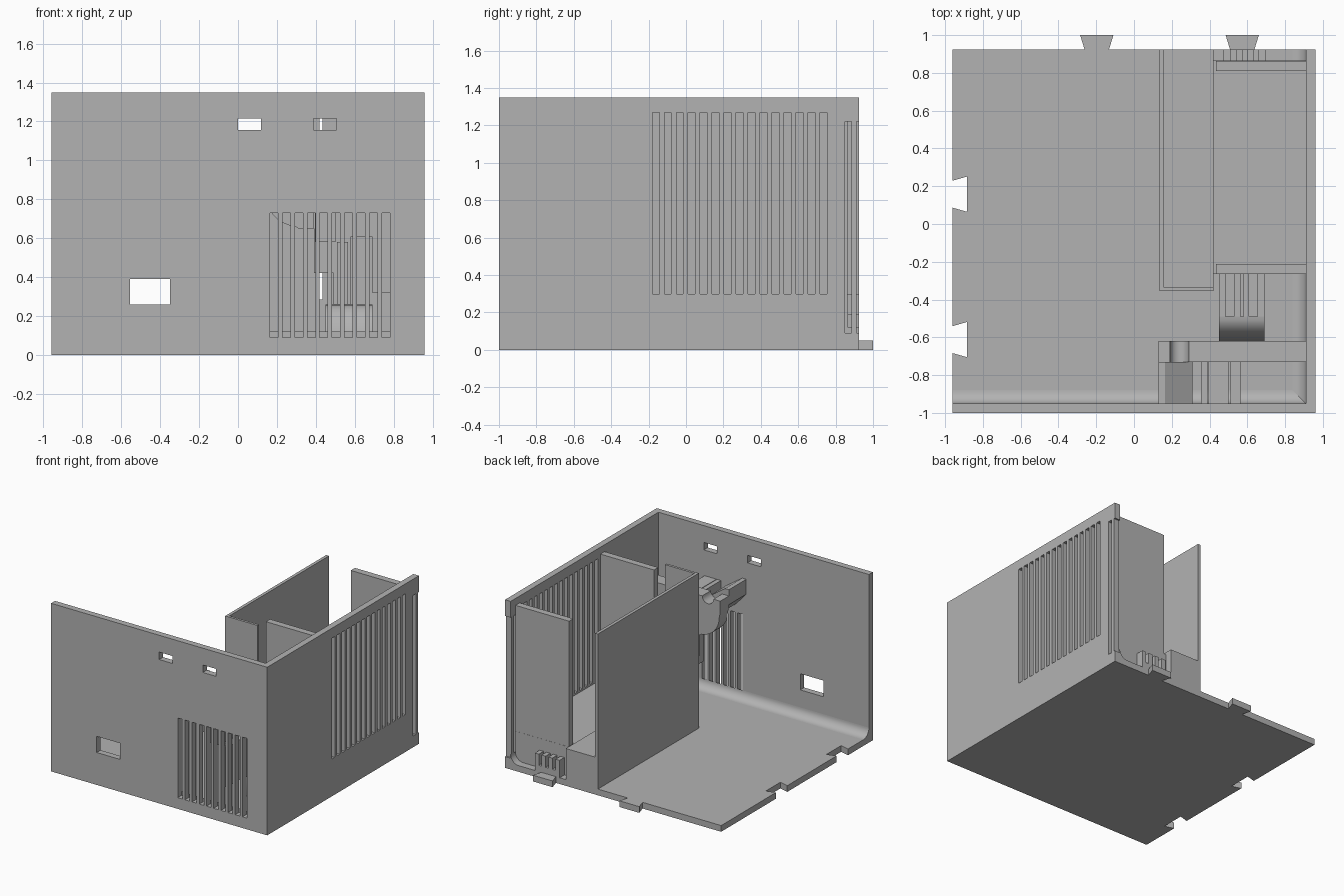
import bpy, bmesh, math

cube = bpy.data.objects.get("Cube")
if cube:
    bpy.data.objects.remove(cube, do_unlink=True)

grey = bpy.data.materials.new("plain_grey")
grey.use_nodes = True
grey.diffuse_color = (0.45, 0.45, 0.45, 1)
grey.node_tree.nodes["Principled BSDF"].inputs["Base Color"].default_value = (0.45, 0.45, 0.45, 1)


def finish(name, bm):
    bmesh.ops.recalc_face_normals(bm, faces=bm.faces)
    mesh = bpy.data.meshes.new(name)
    bm.to_mesh(mesh)
    bm.free()
    mesh.materials.append(grey)
    obj = bpy.data.objects.new(name, mesh)
    bpy.context.collection.objects.link(obj)
    return obj


def boxes(name, spans):
    """One object made of boxes, each given as (x0, x1, y0, y1, z0, z1)."""
    bm = bmesh.new()
    for x0, x1, y0, y1, z0, z1 in spans:
        verts = bmesh.ops.create_cube(bm, size=1)["verts"]
        bmesh.ops.scale(bm, vec=(x1 - x0, y1 - y0, z1 - z0), verts=verts)
        bmesh.ops.translate(bm, vec=((x0 + x1) / 2, (y0 + y1) / 2, (z0 + z1) / 2), verts=verts)
    return finish(name, bm)


def prism(name, outlines, axis, lo, hi):
    """Extrude 2D outlines along an axis; 2D coordinates are the other two axes in order."""
    bm = bmesh.new()
    for pts in outlines:
        rows = []
        for level in (lo, hi):
            row = []
            for a, b in pts:
                co = [a, b]
                co.insert(axis, level)
                row.append(bm.verts.new(co))
            rows.append(row)
            bm.faces.new(row)
        n = len(pts)
        for i in range(n):
            j = (i + 1) % n
            bm.faces.new((rows[0][i], rows[0][j], rows[1][j], rows[1][i]))
    return finish(name, bm)


def cut(obj, cutter):
    mod = obj.modifiers.new("cut", 'BOOLEAN')
    mod.operation = 'DIFFERENCE'
    mod.solver = 'EXACT'
    mod.object = cutter
    bpy.context.view_layer.objects.active = obj
    bpy.ops.object.modifier_apply(modifier=mod.name)
    bpy.data.objects.remove(cutter, do_unlink=True)


def arc(cx, cy, r, start, end, steps=10):
    angles = [math.radians(start + (end - start) * i / steps) for i in range(steps + 1)]
    return [(cx + r * math.cos(a), cy + r * math.sin(a)) for a in angles]


def smooth(obj):
    bpy.ops.object.select_all(action='DESELECT')
    obj.select_set(True)
    bpy.context.view_layer.objects.active = obj
    bpy.ops.object.shade_smooth_by_angle(angle=math.radians(30))


W, BACK, T, H = 0.96, 0.925, 0.05, 1.35
IN_X, IN_Y = W - T, -1 + T

# Floor with dovetail sockets on the left edge and dovetail tabs at the back
floor = boxes("floor", [(-W, W, -1, BACK, 0, T)])
sockets = [[(-1.0, c - 0.06), (-0.885, c - 0.093), (-0.885, c + 0.093), (-1.0, c + 0.06)]
           for c in (0.158, -0.612)]
cut(floor, prism("socket_cutter", sockets, 2, -0.1, 0.2))
tabs = [[(c - 0.065, BACK), (c + 0.065, BACK), (c + 0.088, 1), (c - 0.088, 1)]
        for c in (-0.197, 0.573)]
prism("dovetail_tabs", tabs, 2, 0, T)

# Front wall with vent slots and openings
front = boxes("front_wall", [(-W, W, -1, IN_Y, 0, H)])
holes = [(0.165 + 0.0638 * i, 0.206 + 0.0638 * i, -1.1, -0.9, 0.09, 0.73) for i in range(10)]
holes += [(-0.555, -0.35, -1.1, -0.9, 0.26, 0.39)]
holes += [(x, x + 0.118, -1.1, -0.9, 1.155, 1.215) for x in (0.0, 0.388)]
cut(front, boxes("front_cutter", holes))

# Side wall with tall vent slots, one rear slot and a notch in the back edge
side = boxes("side_wall", [(IN_X, W, IN_Y, BACK, 0, H)])
slots = [(0.85, 1.1, -0.18 + 0.064 * i, -0.143 + 0.064 * i, 0.3, 1.27) for i in range(15)]
slots += [(0.85, 1.1, y0, y1, 0.09, 1.22) for y0, y1 in ((0.85, 0.885), (0.912, 1.0))]
cut(side, boxes("side_cutter", slots))

# Coved corners between floor and walls
R = 0.07
cove = [(IN_Y, T)] + arc(IN_Y + R, T + R, R, 270, 180)
smooth(prism("front_cove", [cove], 0, -W, IN_X))
cove = [(IN_X, T)] + arc(IN_X - R, T + R, R, 270, 360)
smooth(prism("side_cove", [cove], 1, IN_Y, BACK))

# Raised base of the inner compartment
boxes("compartment_base", [(0.16, 0.42, -0.335, BACK, T, 0.3),
                           (0.42, IN_X, -0.265, 0.865, T, 0.285)])

# Compartment walls: tall L panel and two cross panels
TOP = 1.295
outline = [(0.135, -0.355), (0.42, -0.355), (0.42, -0.335),
           (0.16, -0.335), (0.16, BACK), (0.135, BACK)]
prism("divider_panel", [outline], 2, T, TOP)
boxes("cross_panels", [(0.434, IN_X, y, y + 0.053, 0.28, TOP) for y in (-0.266, 0.811)])

# Cable clips at the back: ribs joined by low saddles
ribs = [(x, x + 0.035, 0.86, BACK, T, 0.19) for x in (0.475, 0.54, 0.6, 0.66)]
ribs += [(0.475, 0.695, 0.86, BACK, T, 0.1)]
boxes("rear_clips", ribs)

# Ribbed chute in front of the compartment
boxes("chute_ribs", [(x0, x1, -0.49, -0.26, T, 0.26)
                     for x0, x1 in ((0.45, 0.485), (0.53, 0.565), (0.58, 0.61), (0.655, 0.692))])
curve = arc(-0.49, T, 0.13, 90, 180)
chute = [(-0.49, T)] + [(y, T + (z - T) * 1.6) for y, z in curve]
smooth(prism("chute_nose", [chute], 0, 0.45, 0.692))

# Bracket behind the front vents: hooked plate with a round saddle
hook = [(0.13, 0.88), (0.13, 0.97), (0.19, 0.97)]
hook += arc(0.24, 0.97, 0.05, 180, 360)
hook += [(0.39, 0.97), (IN_X, 0.97), (IN_X, 0.32), (0.69, 0.32), (0.69, 0.61), (0.58, 0.61),
         (0.58, 0.26), (0.49, 0.26), (0.49, 0.42), (0.39, 0.42), (0.39, 0.65), (0.31, 0.65)]
hook += arc(0.31, 0.83, 0.17, 265, 180, 8)
smooth(prism("bracket_plate", [hook], 1, -0.73, -0.62))

# Arms that tie the bracket to the front wall
arm = [(0.13, 0.9), (0.13, 1.02), (0.165, 1.02), (0.31, 0.92), (0.31, 0.76), (0.22, 0.8)]
prism("bracket_arm", [arm], 1, IN_Y, -0.73)
boxes("bracket_ribs", [(x0, x1, IN_Y, -0.73, z0, z1) for x0, x1, z0, z1 in (
    (0.355, 0.39, 0.65, 0.95), (0.395, 0.5, 0.58, 0.95), (0.51, 0.565, 0.26, 0.58))])
